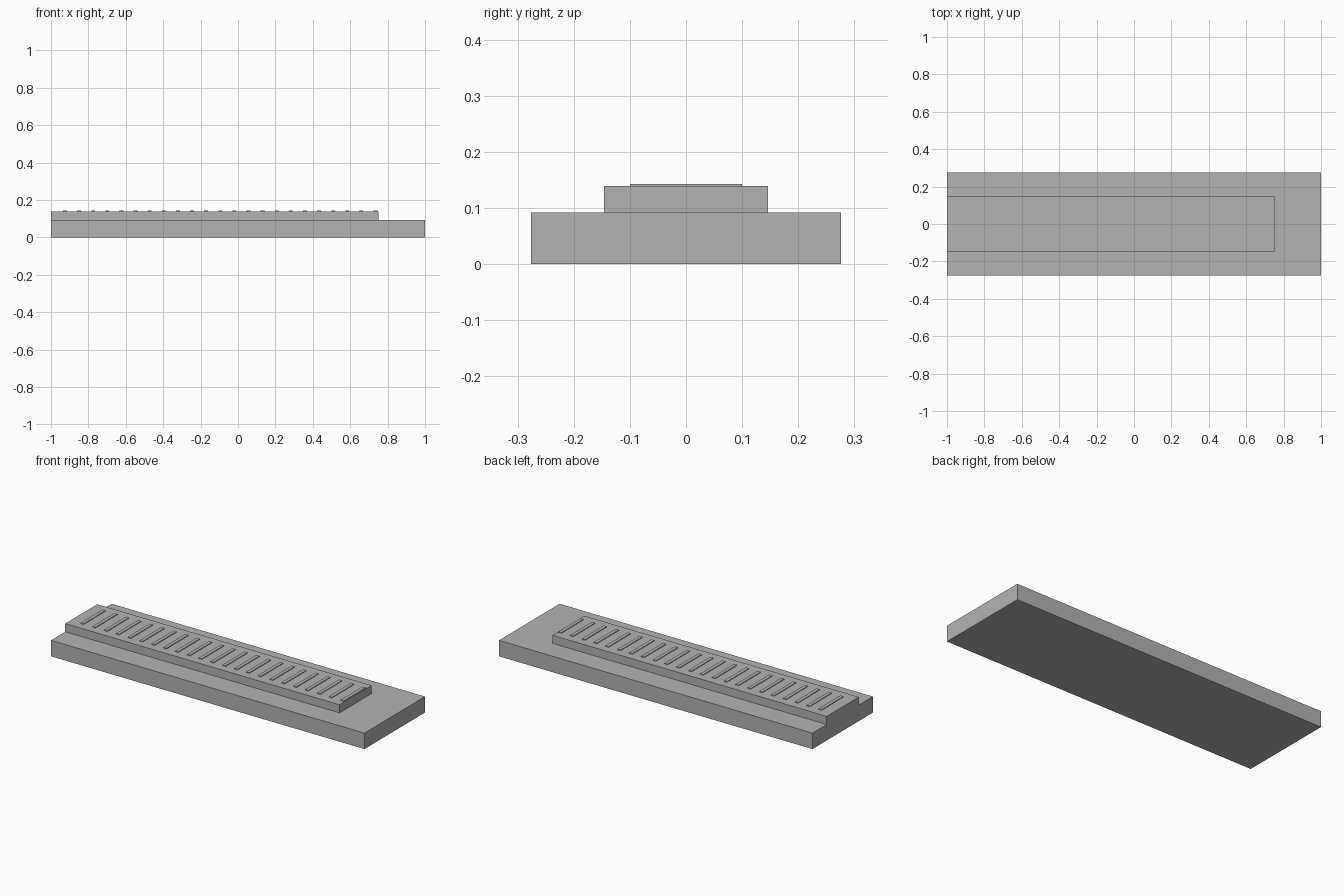
import bpy, bmesh

cube = bpy.data.objects.get("Cube")
if cube:
    bpy.data.objects.remove(cube)

grey = bpy.data.materials.new("plain_grey")
grey.use_nodes = True
colour = (0.45, 0.45, 0.45, 1)
grey.diffuse_color = colour
grey.node_tree.nodes["Principled BSDF"].inputs["Base Color"].default_value = colour


def finish(name, bm):
    bmesh.ops.recalc_face_normals(bm, faces=bm.faces[:])
    mesh = bpy.data.meshes.new(name)
    bm.to_mesh(mesh)
    bm.free()
    mesh.materials.append(grey)
    obj = bpy.data.objects.new(name, mesh)
    bpy.context.collection.objects.link(obj)
    return obj


def box(name, x0, x1, half_y, z0, z1):
    bm = bmesh.new()
    bmesh.ops.create_cube(bm, size=1)
    for v in bm.verts:
        v.co.x = x1 if v.co.x > 0 else x0
        v.co.y = half_y if v.co.y > 0 else -half_y
        v.co.z = z1 if v.co.z > 0 else z0
    return finish(name, bm)


# Stepped body: cross-section run along the length, flush at the -x end
HALF, DECK_HALF, BASE_TOP, DECK_TOP, DECK_END = 0.276, 0.146, 0.092, 0.139, 0.75
side = [(HALF, 0), (HALF, BASE_TOP), (DECK_HALF, BASE_TOP), (DECK_HALF, DECK_TOP)]
profile = side + [(-y, z) for y, z in reversed(side)]
bm = bmesh.new()
end = bm.faces.new([bm.verts.new((-1, y, z)) for y, z in profile])
run = bmesh.ops.extrude_face_region(bm, geom=[end], use_keep_orig=True)
for v in [g for g in run["geom"] if isinstance(g, bmesh.types.BMVert)]:
    v.co.x = DECK_END
finish("stepped_body", bm)

# Low ledge beyond the raised deck
box("end_ledge", DECK_END, 1, HALF, 0, BASE_TOP)

# Row of thin raised slats across the deck
COUNT, FIRST, LAST, WIDTH = 23, -0.925, 0.735, 0.02
for i in range(COUNT):
    x = FIRST + (LAST - FIRST) * i / (COUNT - 1)
    box(f"slat_{i + 1}", x - WIDTH / 2, x + WIDTH / 2, 0.1, DECK_TOP - 0.002, 0.143)
